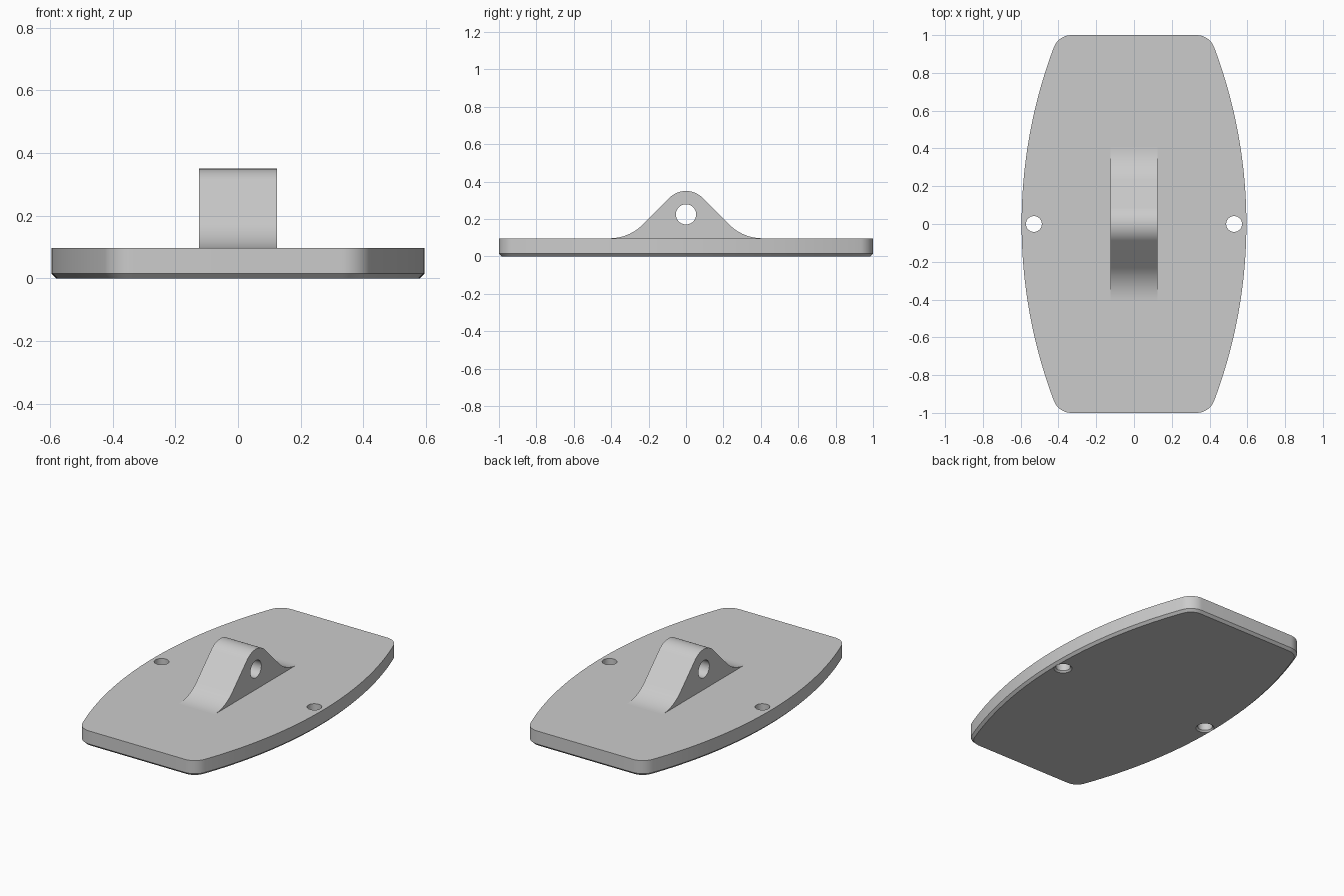
import bpy, bmesh
from math import sin, cos, pi, radians, atan2, sqrt
from mathutils import Vector

if "Cube" in bpy.data.objects:
    bpy.data.objects.remove(bpy.data.objects["Cube"])

grey = bpy.data.materials.new("light grey")
grey.use_nodes = True
colour = (0.6, 0.6, 0.6, 1)
grey.diffuse_color = colour
grey.node_tree.nodes["Principled BSDF"].inputs["Base Color"].default_value = colour

PLATE_TOP = 0.097
CHAMFER = 0.015
HOLE_X, HOLE_R = 0.53, 0.042
EYE_Z, EYE_R = 0.225, 0.054


def arc(cx, cy, r, start, end, steps):
    return [(cx + r * cos(start + (end - start) * i / steps),
             cy + r * sin(start + (end - start) * i / steps)) for i in range(steps + 1)]


def mirrored(points):
    """Follow the points with their mirror image across the second axis."""
    return points + [(-a, b) for a, b in reversed(points)]


def loft(name, rings):
    """Skin a closed solid through rings of equal vertex count."""
    bm = bmesh.new()
    loops = [[bm.verts.new(p) for p in ring] for ring in rings]
    for low, high in zip(loops, loops[1:]):
        for i in range(len(low)):
            j = (i + 1) % len(low)
            bm.faces.new((low[i], low[j], high[j], high[i]))
    bm.faces.new(loops[0][::-1])
    bm.faces.new(loops[-1])
    bmesh.ops.recalc_face_normals(bm, faces=bm.faces)
    mesh = bpy.data.meshes.new(name)
    bm.to_mesh(mesh)
    bm.free()
    mesh.materials.append(grey)
    obj = bpy.data.objects.new(name, mesh)
    bpy.context.collection.objects.link(obj)
    return obj


def cut(target, cutter):
    cutter.hide_render = True
    mod = target.modifiers.new("hole", 'BOOLEAN')
    mod.operation, mod.solver, mod.object = 'DIFFERENCE', 'EXACT', cutter
    bpy.context.view_layer.objects.active = target
    bpy.ops.object.modifier_apply(modifier=mod.name)
    bpy.data.objects.remove(cutter)


def smooth(obj):
    bpy.ops.object.select_all(action='DESELECT')
    obj.select_set(True)
    bpy.context.view_layer.objects.active = obj
    bpy.ops.object.shade_smooth_by_angle(angle=radians(25))


# Base plate: bowed sides, rounded corners, chamfered underside
def plate_outline(inset):
    big, small, half_width = 2.65, 0.1, 0.595
    cx, cy = half_width - big, 1 - small
    corner_x = cx + sqrt((big - small) ** 2 - cy ** 2)
    turn = atan2(cy, corner_x - cx)
    corner = arc(corner_x, cy, small - inset, pi / 2, turn, 14)
    side = arc(cx, 0, big - inset, turn, -turn, 48)
    lower = [(x, -y) for x, y in reversed(corner)]
    return mirrored(corner + side[1:-1] + lower)


plate = loft("base_plate", [[(x, y, z) for x, y in plate_outline(inset)]
                            for inset, z in ((CHAMFER, 0), (0, CHAMFER), (0, PLATE_TOP))])

# Mounting holes, countersunk from below
for side in (-1, 1):
    cut(plate, loft("hole_cutter", [
        [(x, y, z) for x, y in arc(side * HOLE_X, 0, r, 0, 2 * pi, 40)[:-1]]
        for r, z in ((HOLE_R + 0.02, -0.01), (HOLE_R, 0.01), (HOLE_R, 0.2))]))
smooth(plate)

# Lug: round top, sloping flanks, concave foot blending into the plate
TOP_R, FOOT_R, HALF = 0.125, 0.25, 0.124
foot_y = (EYE_Z - PLATE_TOP) + TOP_R * sqrt(2) + FOOT_R * (sqrt(2) - 1)
foot = arc(foot_y, PLATE_TOP + FOOT_R, FOOT_R, -pi / 2, -3 * pi / 4, 14)
crown = arc(0, EYE_Z, TOP_R, pi / 4, pi / 2, 12)
profile = mirrored([(foot_y, 0.05)] + foot + crown[:-1])
middle = len(profile) // 2
profile.insert(middle, crown[-1])
lug = loft("lug", [[(x, y, z) for y, z in profile] for x in (-HALF, HALF)])

# Cross hole through the lug
cut(lug, loft("eye_cutter", [[(x, y, z) for y, z in arc(0, EYE_Z, EYE_R, 0, 2 * pi, 48)[:-1]]
                             for x in (-0.3, 0.3)]))
smooth(lug)
